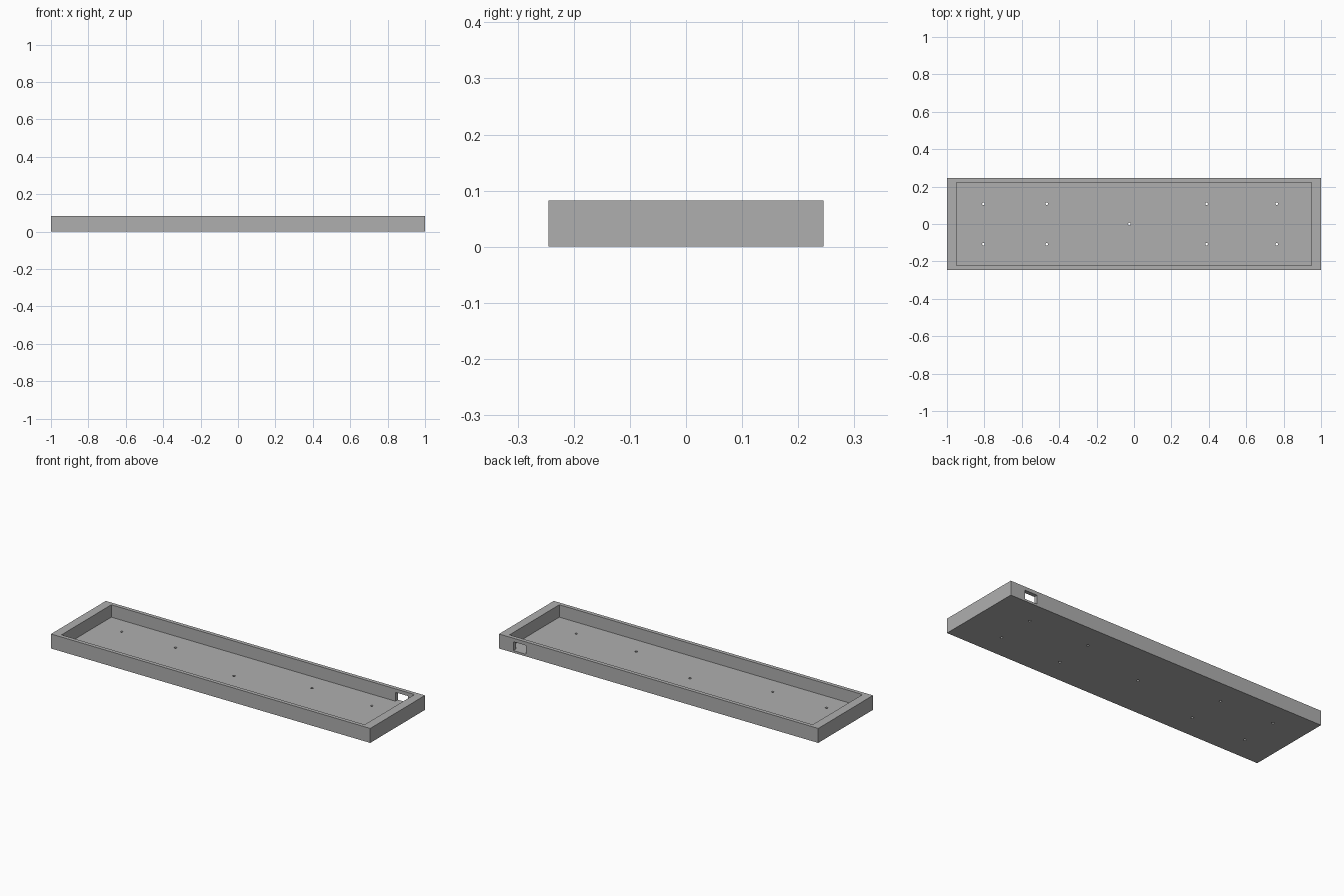
import bpy

default = bpy.data.objects.get("Cube")
if default:
    bpy.data.objects.remove(default, do_unlink=True)

GREY = (0.43, 0.43, 0.43, 1)
grey = bpy.data.materials.new("plain grey")
grey.use_nodes = True
grey.diffuse_color = GREY
grey.node_tree.nodes["Principled BSDF"].inputs["Base Color"].default_value = GREY

HALF_X, HALF_Y, HEIGHT = 1.0, 0.245, 0.082
INNER_X, INNER_Y, FLOOR = 0.95, 0.223, 0.012


def box(name, low, high):
    """Box spanning two opposite corners."""
    bpy.ops.mesh.primitive_cube_add(size=1, location=[(a + b) / 2 for a, b in zip(low, high)])
    ob = bpy.context.object
    ob.name = name
    ob.scale = [b - a for a, b in zip(low, high)]
    bpy.ops.object.transform_apply(location=True, rotation=False, scale=True)
    ob.data.materials.append(grey)
    return ob


def hole(x, y):
    """Upright round cutter through the floor."""
    bpy.ops.mesh.primitive_cylinder_add(vertices=16, radius=0.007, depth=0.06, location=(x, y, 0))
    ob = bpy.context.object
    ob.name = "screw_hole_cutter"
    ob.data.materials.append(grey)
    return ob


def cut(target, cutter):
    """Subtract the cutter and remove it."""
    cutter.hide_render = True
    mod = target.modifiers.new("cut", 'BOOLEAN')
    mod.operation = 'DIFFERENCE'
    mod.solver = 'EXACT'
    mod.object = cutter
    bpy.context.view_layer.objects.active = target
    bpy.ops.object.modifier_apply(modifier=mod.name)
    bpy.data.objects.remove(cutter, do_unlink=True)


# Shallow open tray
tray = box("tray", (-HALF_X, -HALF_Y, 0), (HALF_X, HALF_Y, HEIGHT))
cut(tray, box("cavity_cutter", (-INNER_X, -INNER_Y, FLOOR), (INNER_X, INNER_Y, HEIGHT + 0.1)))

# Cable window in the back wall, level with the floor
cut(tray, box("window_cutter", (0.83, INNER_Y - 0.03, FLOOR), (0.91, HALF_Y + 0.05, 0.062)))

# Screw holes in pairs, and one in the middle
for x in (-0.805, -0.467, 0.388, 0.763):
    for y in (-0.108, 0.108):
        cut(tray, hole(x, y))
cut(tray, hole(-0.025, 0))
